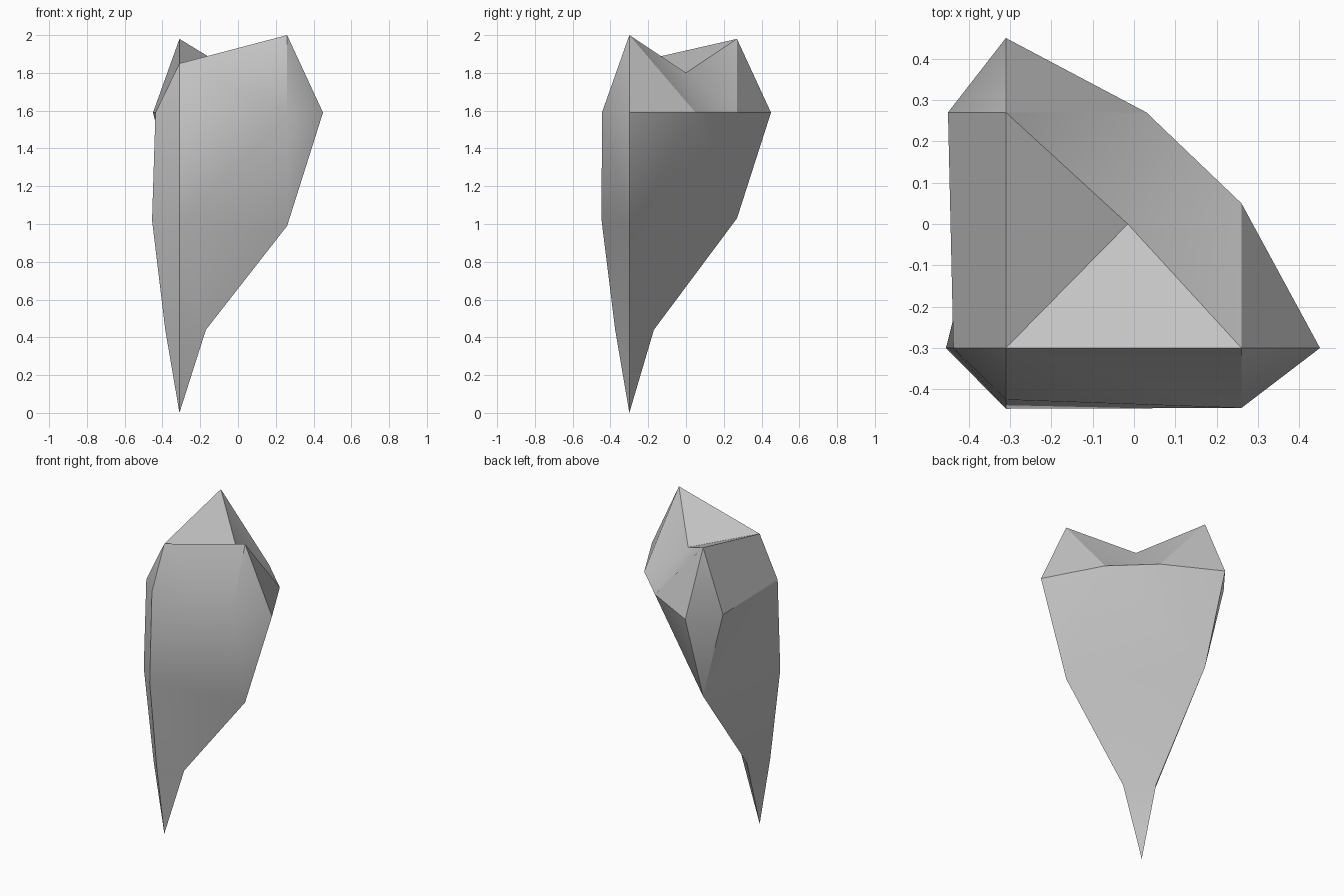
import bpy
import bmesh
import math

default_cube = bpy.data.objects.get("Cube")
if default_cube:
    bpy.data.objects.remove(default_cube, do_unlink=True)

# Main planes shared by crown and root
LEFT, RIGHT = -0.31, 0.26
FRONT, BACK = -0.30, 0.27
RIM, WAIST, NECK = 1.59, 1.02, 0.44

points = {
    # three cusps and the central pit
    "corner_cusp": (LEFT, FRONT, 1.85),
    "side_cusp": (RIGHT, FRONT, 2.0),
    "back_cusp": (LEFT, BACK, 1.98),
    "pit": (-0.015, 0, 1.80),
    # widest rim
    "rim_front_a": (LEFT, -0.425, RIM),
    "rim_front_b": (RIGHT, -0.445, RIM),
    "rim_side": (0.45, FRONT, RIM),
    "rim_inner_a": (RIGHT, 0.05, RIM),
    "rim_inner_b": (0.03, BACK, RIM),
    "rim_back": (LEFT, 0.45, RIM),
    "rim_left_b": (-0.45, BACK, RIM),
    "rim_left_a": (-0.437, FRONT, RIM),
    # waist
    "waist_front": (LEFT, -0.447, WAIST),
    "waist_side": (RIGHT, FRONT, 0.99),
    "waist_back": (LEFT, BACK, 1.03),
    "waist_left": (-0.455, FRONT, WAIST),
    # neck and root tip
    "neck_front": (LEFT, -0.375, NECK),
    "neck_side": (-0.17, FRONT, NECK),
    "neck_back": (LEFT, -0.17, NECK),
    "neck_left": (-0.385, FRONT, NECK),
    "tip": (LEFT, FRONT, 0),
}

crown_faces = [
    "corner_cusp pit back_cusp",
    "corner_cusp side_cusp pit",
    "pit side_cusp rim_inner_a",
    "pit rim_inner_a rim_inner_b",
    "pit rim_inner_b back_cusp",
    "side_cusp rim_side rim_inner_a",
    "back_cusp rim_inner_b rim_back",
    "side_cusp rim_front_b rim_side",
    "corner_cusp rim_front_a rim_front_b side_cusp",
    "corner_cusp rim_left_a rim_front_a",
    "corner_cusp back_cusp rim_left_b rim_left_a",
    "back_cusp rim_back rim_left_b",
]

body_faces = [
    "rim_front_a waist_front rim_front_b",
    "waist_front waist_side rim_front_b",
    "rim_front_b waist_side rim_side",
    "rim_left_a waist_left waist_front rim_front_a",
    "rim_left_b waist_back rim_left_a",
    "rim_left_a waist_back waist_left",
    "rim_left_b rim_back waist_back",
    "rim_side waist_side rim_inner_a",
    "rim_inner_a waist_side waist_back rim_inner_b",
    "rim_inner_b waist_back rim_back",
]

# Root: four tapering sides from the waist to the tip
root_faces = []
sides = ["front", "side", "back", "left"]
for i, a in enumerate(sides):
    b = sides[(i + 1) % len(sides)]
    root_faces.append(f"waist_{a} neck_{a} neck_{b} waist_{b}")
    root_faces.append(f"neck_{a} tip neck_{b}")

bm = bmesh.new()
verts = {name: bm.verts.new(co) for name, co in points.items()}
for face in crown_faces + body_faces + root_faces:
    bm.faces.new([verts[name] for name in face.split()])
bmesh.ops.recalc_face_normals(bm, faces=bm.faces[:])

mesh = bpy.data.meshes.new("faceted_shard")
bm.to_mesh(mesh)
bm.free()
shard = bpy.data.objects.new("faceted_shard", mesh)
bpy.context.collection.objects.link(shard)

# Plain grey material
grey = bpy.data.materials.new("stone_grey")
grey.use_nodes = True
colour = (0.55, 0.55, 0.55, 1)
grey.diffuse_color = colour
for node in grey.node_tree.nodes:
    if node.type == "BSDF_PRINCIPLED":
        node.inputs["Base Color"].default_value = colour
mesh.materials.append(grey)

# Soft shading with crisp ridges
bpy.ops.object.select_all(action="DESELECT")
shard.select_set(True)
bpy.context.view_layer.objects.active = shard
bpy.ops.object.shade_smooth_by_angle(angle=math.radians(30))
